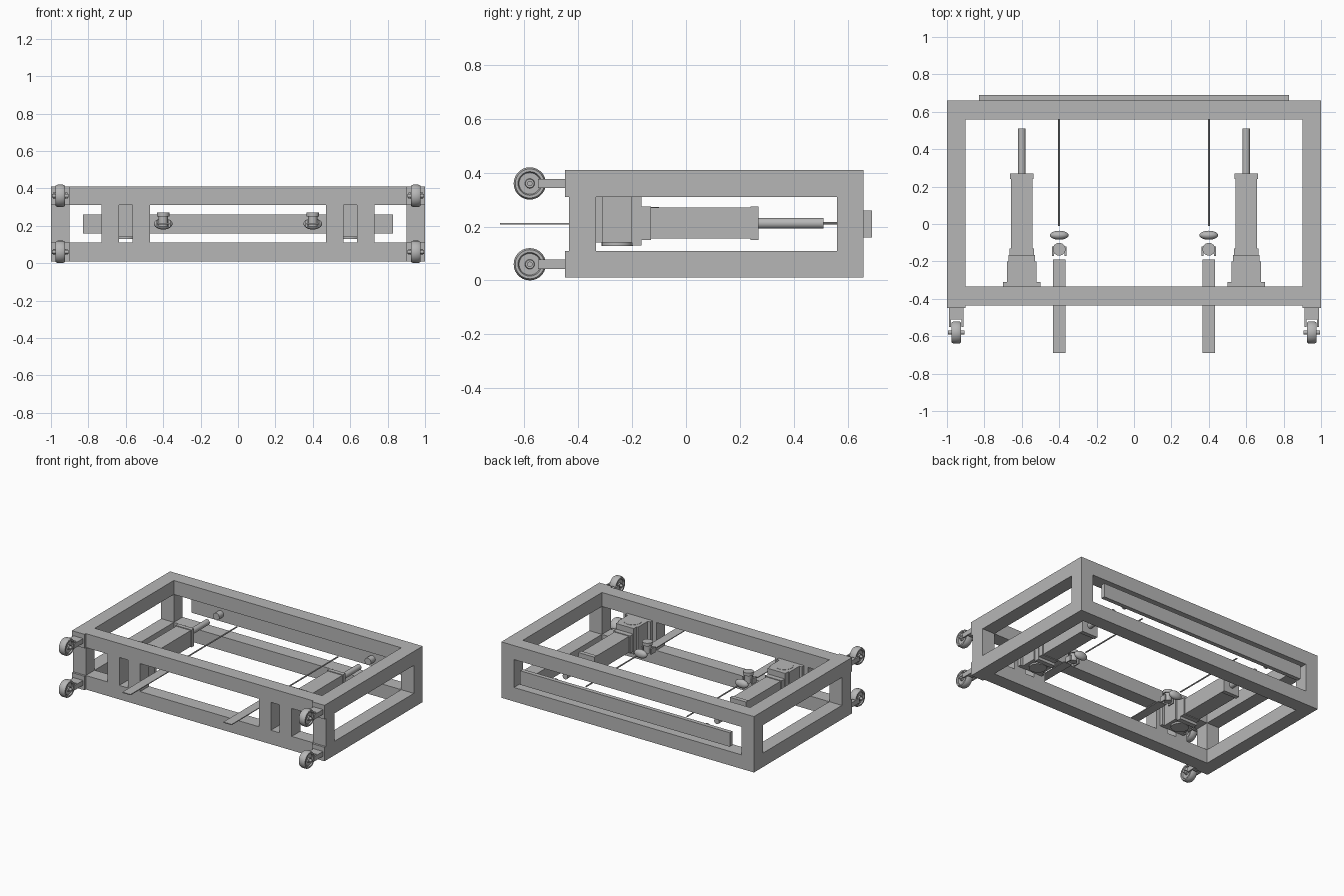
import bpy, bmesh, math
from mathutils import Matrix, Vector

cube = bpy.data.objects.get("Cube")
if cube:
    bpy.data.objects.remove(cube, do_unlink=True)

grey = bpy.data.materials.new("neutral grey")
grey.use_nodes = True
grey.diffuse_color = (0.47, 0.47, 0.47, 1)
grey.node_tree.nodes["Principled BSDF"].inputs["Base Color"].default_value = (0.47, 0.47, 0.47, 1)


def finish(name, bm, smooth=False):
    bmesh.ops.recalc_face_normals(bm, faces=bm.faces[:])
    mesh = bpy.data.meshes.new(name)
    bm.to_mesh(mesh)
    bm.free()
    mesh.materials.append(grey)
    ob = bpy.data.objects.new(name, mesh)
    bpy.context.collection.objects.link(ob)
    bpy.ops.object.select_all(action="DESELECT")
    bpy.context.view_layer.objects.active = ob
    ob.select_set(True)
    if smooth:
        bpy.ops.object.shade_smooth_by_angle(angle=math.radians(35))
    return ob


def box(name, xs, ys, zs):
    lo, hi = Vector((xs[0], ys[0], zs[0])), Vector((xs[1], ys[1], zs[1]))
    bm = bmesh.new()
    bmesh.ops.create_cube(bm, size=1)
    for v in bm.verts:
        v.co = (lo + hi) / 2 + v.co * (hi - lo)
    return finish(name, bm)


def lathe(name, centre, axis, profile, steps=28):
    """Spin (radius, distance along axis) points around the axis."""
    bm = bmesh.new()
    verts = [bm.verts.new((r, 0, d)) for r, d in profile]
    edges = [bm.edges.new(pair) for pair in zip(verts, verts[1:])]
    bmesh.ops.spin(bm, geom=verts + edges, cent=(0, 0, 0), axis=(0, 0, 1),
                   angle=math.tau, steps=steps)
    bmesh.ops.remove_doubles(bm, verts=bm.verts[:], dist=1e-5)
    turn = Vector((0, 0, 1)).rotation_difference(Vector(axis)).to_matrix().to_4x4()
    bm.transform(Matrix.Translation(centre) @ turn)
    return finish(name, bm, True)


def rod(name, centre, axis, radius, length, steps=28):
    h = length / 2
    return lathe(name, centre, axis, [(0, -h), (radius, -h), (radius, h), (0, h)], steps)


X, Y, Z = (1, 0, 0), (0, 1, 0), (0, 0, 1)

# Open box frame: a block hollowed along all three axes
frame = box("frame", (-1, 1), (-0.435, 0.66), (0.01, 0.41))
inner = ((-0.9, 0.9), (-0.335, 0.56), (0.11, 0.31))
for axis in range(3):
    spans = list(inner)
    spans[axis] = (-2, 2)
    cutter = box("cutter", *spans)
    cutter.hide_render = True
    mod = frame.modifiers.new("window", "BOOLEAN")
    mod.operation, mod.solver, mod.object = "DIFFERENCE", "EXACT", cutter
    bpy.context.view_layer.objects.active = frame
    bpy.ops.object.modifier_apply(modifier=mod.name)
    bpy.data.objects.remove(cutter, do_unlink=True)

# Push plate behind the frame
box("rear_plate", (-0.83, 0.83), (0.66, 0.69), (0.16, 0.26))

for side, s in (("left", 1), ("right", -1)):
    cx = s * 0.6

    def part(name, half, ys, zs, x=cx):
        return box(f"{side}_{name}", (x - half, x + half), ys, zs)

    # Pair of mounting posts with a slot between them
    for k in (-1, 1):
        part("mount_post", 0.0475, (-0.435, -0.335), (0.11, 0.31), cx + k * 0.0825)

    # Linear actuator: flange, gearbox, stepped body and rod
    part("actuator_flange", 0.1, (-0.335, -0.31), (0.14, 0.315))
    part("gearbox", 0.08, (-0.31, -0.2), (0.14, 0.315))
    rod(f"{side}_gearbox_cap", (cx, -0.255, 0.2225), Z, 0.058, 0.188)
    part("gearbox_front", 0.07, (-0.2, -0.165), (0.13, 0.315))
    part("body_collar", 0.066, (-0.165, -0.13), (0.15, 0.275))
    part("actuator_body", 0.058, (-0.13, 0.24), (0.155, 0.27))
    part("body_end", 0.063, (0.24, 0.27), (0.15, 0.275))
    rod(f"{side}_piston_rod", (cx, 0.39, 0.212), Y, 0.02, 0.24)
    rod(f"{side}_rod_socket", (cx, 0.635, 0.212), Y, 0.025, 0.05)

    # Flat strip, valve, float and thin wire on the inner line
    wx = s * 0.4
    part("strip", 0.0325, (-0.69, -0.19), (0.208, 0.214), wx)
    rod(f"{side}_valve_stem", (wx, -0.135, 0.225), Z, 0.025, 0.06)
    rod(f"{side}_valve_cap", (wx, -0.135, 0.261), Z, 0.034, 0.022)
    for k in (-1, 1):
        part("valve_prong", 0.005, (-0.17, -0.12), (0.19, 0.23), wx + k * 0.034)
    arc = [math.pi * i / 12 for i in range(13)]
    lathe(f"{side}_float", (wx, -0.06, 0.21), Z,
          [(0.05 * math.sin(a), -0.03 * math.cos(a)) for a in arc])
    bpy.context.object.data.transform(
        Matrix.Translation((0, -0.06, 0)) @ Matrix.Scale(0.48, 4, Y) @ Matrix.Translation((0, 0.06, 0)))
    rod(f"{side}_wire", (wx, 0.275, 0.212), Y, 0.005, 0.57, 10)

    # Casters at the upper and lower front corners
    for level, z in (("lower", 0.06), ("upper", 0.36)):
        px = s * 0.95
        part(f"{level}_caster_plate", 0.05, (-0.45, -0.435), (z - 0.05, z + 0.05), px)
        part(f"{level}_caster_stem", 0.038, (-0.51, -0.45), (z - 0.017, z + 0.017), px)
        for k in (-1, 1):
            part(f"{level}_caster_fork", 0.005, (-0.55, -0.51), (z - 0.017, z + 0.017), px + k * 0.033)
        half = [(0.016, 0.025), (0.018, 0.016), (0.04, 0.016), (0.044, 0.025), (0.054, 0.025), (0.06, 0.014)]
        profile = [(0, 0.025)] + half + [(r, -d) for r, d in reversed(half)] + [(0, -0.025)]
        lathe(f"{side}_{level}_wheel", (px, -0.58, z), X, profile)
        rod(f"{side}_{level}_axle", (px, -0.58, z), X, 0.01, 0.09, 16)
